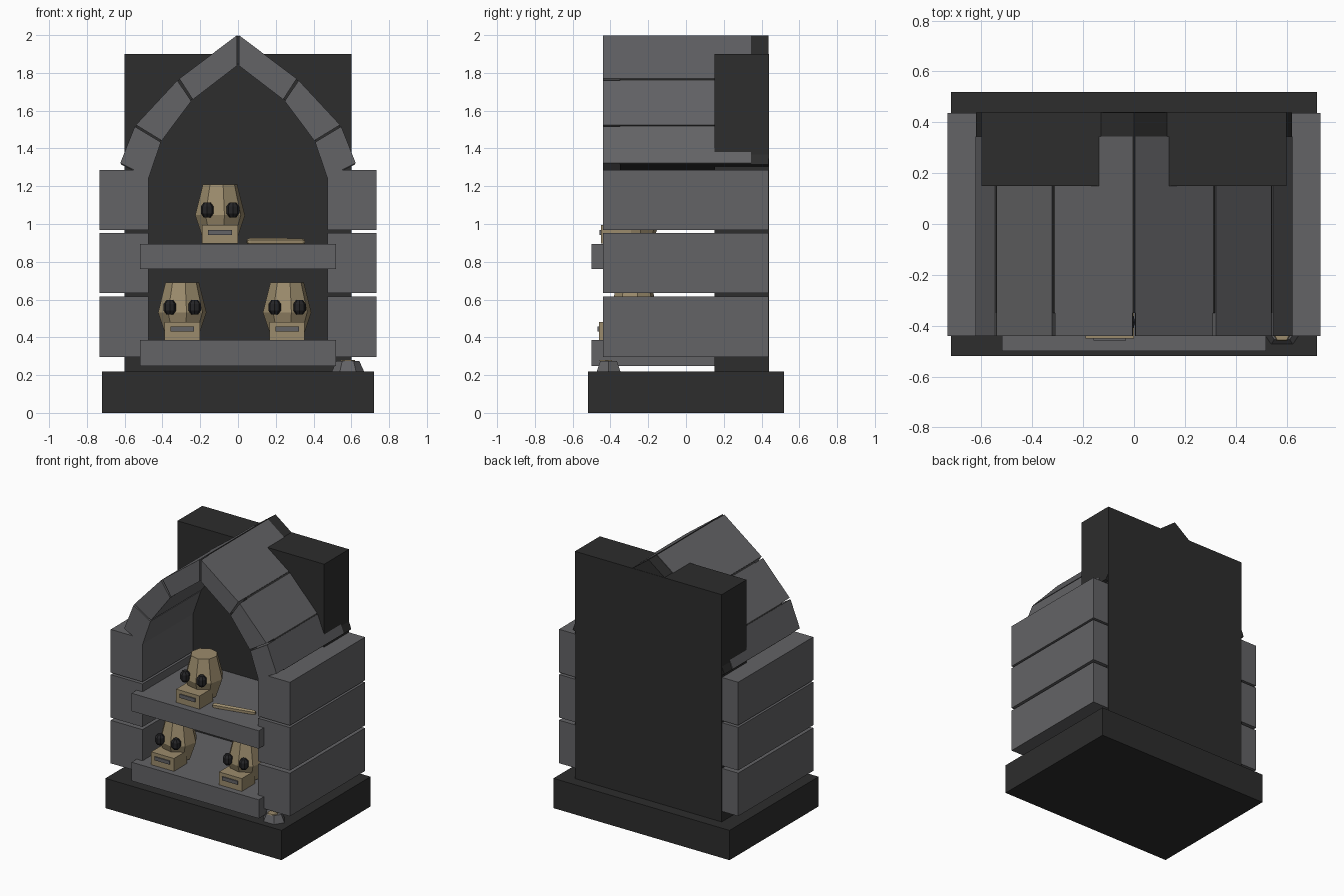
import bpy, bmesh, math
from mathutils import Vector, Matrix

if "Cube" in bpy.data.objects:
    bpy.data.objects.remove(bpy.data.objects["Cube"])


def mat(name, c):
    m = bpy.data.materials.new(name)
    m.diffuse_color = (*c, 1)
    m.use_nodes = True
    m.node_tree.nodes["Principled BSDF"].inputs["Base Color"].default_value = m.diffuse_color
    return m


STONE = mat("grey_stone", (0.125, 0.125, 0.132))
DARK = mat("dark_stone", (0.026, 0.026, 0.026))
BONE = mat("bone", (0.33, 0.26, 0.15))
BLACK = mat("eye_black", (0.018, 0.018, 0.02))


def finish(name, bm, m):
    bmesh.ops.recalc_face_normals(bm, faces=bm.faces[:])
    me = bpy.data.meshes.new(name)
    bm.to_mesh(me)
    bm.free()
    me.materials.append(m)
    ob = bpy.data.objects.new(name, me)
    bpy.context.collection.objects.link(ob)
    return ob


def box(name, x0, x1, y0, y1, z0, z1, m):
    bm = bmesh.new()
    bmesh.ops.create_cube(bm, size=1)
    for v in bm.verts:
        v.co = Vector(((x0 + x1) / 2 + v.co.x * (x1 - x0),
                       (y0 + y1) / 2 + v.co.y * (y1 - y0),
                       (z0 + z1) / 2 + v.co.z * (z1 - z0)))
    return finish(name, bm, m)


def prism(name, pts, y0, y1, m):
    """Extrude an x/z outline along y."""
    bm = bmesh.new()
    f = bm.faces.new([bm.verts.new((p[0], y0, p[1])) for p in pts])
    r = bmesh.ops.extrude_face_region(bm, geom=[f])
    for v in r["geom"]:
        if isinstance(v, bmesh.types.BMVert):
            v.co.y = y1
    return finish(name, bm, m)


def lathe(name, rings, sides, m, matrix):
    """Stack of (radius, z) rings with flat caps."""
    bm = bmesh.new()
    loops = [[bm.verts.new((r * math.cos(2 * math.pi * i / sides),
                            r * math.sin(2 * math.pi * i / sides), z))
              for i in range(sides)] for r, z in rings]
    for a, b in zip(loops, loops[1:]):
        for i in range(sides):
            j = (i + 1) % sides
            bm.faces.new((a[i], a[j], b[j], b[i]))
    bm.faces.new(loops[0])
    bm.faces.new(loops[-1])
    bm.transform(matrix)
    return finish(name, bm, m)


# base and back slab
box("base", -0.72, 0.72, -0.52, 0.52, 0, 0.22, DARK)
box("back_slab", -0.6, 0.6, 0.15, 0.44, 0.22, 1.9, DARK)

# stacked side wall blocks
for s in (-1, 1):
    for z0, z1 in ((0.297, 0.615), (0.635, 0.953), (0.968, 1.287)):
        xs = sorted((s * 0.473, s * 0.733))
        box("wall_block", xs[0], xs[1], -0.44, 0.437, z0, z1, STONE)

# pointed arch: separate blocks over a recessed mortar core
OUTER = [Vector(p) for p in ((0.625, 1.318), (0.545, 1.52), (0.317, 1.765), (0, 2.003))]
INNER = [Vector(p) for p in ((0.473, 1.243), (0.407, 1.437), (0.244, 1.655), (0, 1.842))]
for s in (-1, 1):
    flip = lambda ps: [(s * p.x, p.y) for p in ps]
    for i in range(3):
        o0, o1, i0, i1 = OUTER[i], OUTER[i + 1], INNER[i], INNER[i + 1]
        t = 0.02
        prism("arch_block", flip([o0.lerp(o1, t), o0.lerp(o1, 1 - t),
                                  i0.lerp(i1, 1 - t), i0.lerp(i1, t)]),
              -0.44, 0.345, STONE)
        core = [o0.lerp(i0, 0.03), o1.lerp(i1, 0.03),
                i1.lerp(o1, 0.03), i0.lerp(o0, 0.03)]
        prism("arch_mortar", flip(core), -0.35, 0.438, DARK)

# shelves
box("lower_shelf", -0.52, 0.52, -0.5, 0.16, 0.247, 0.385, STONE)
box("upper_shelf", -0.52, 0.52, -0.5, 0.16, 0.763, 0.895, STONE)


# skulls
def skull(x, y, z, k):
    base = Matrix.Translation((x, y, z)) @ Matrix.Scale(k, 4)
    lathe("skull_cranium", [(0.085, 0.012), (0.13, 0.145), (0.09, 0.303)], 8, BONE,
          base @ Matrix.Rotation(math.radians(10), 4, 'Z'))
    box("skull_jaw", x - 0.093 * k, x + 0.093 * k, y - 0.185 * k, y - 0.03 * k,
        z, z + 0.095 * k, BONE)
    box("skull_mouth", x - 0.062 * k, x + 0.062 * k, y - 0.193 * k, y - 0.18 * k,
        z + 0.044 * k, z + 0.07 * k, STONE)
    for s in (-1, 1):
        lathe("skull_eye", [(0.018, -0.038), (0.033, -0.018), (0.033, 0.018), (0.018, 0.038)],
              8, BLACK, base @ Matrix.Translation((s * 0.066, -0.122, 0.172)))


skull(-0.295, -0.275, 0.387, 1.0)
skull(0.26, -0.275, 0.387, 1.0)
skull(-0.095, -0.26, 0.897, 1.03)

# loose bone lying on the upper shelf
lathe("loose_bone", [(0.012, -0.155), (0.02, -0.14), (0.018, 0.14), (0.012, 0.155)], 6, BONE,
      Matrix.Translation((0.2, -0.33, 0.906)) @ Matrix.Rotation(math.radians(12), 4, 'Z')
      @ Matrix.Rotation(math.radians(90), 4, 'Y'))

# small rubble stone at the front right corner
lathe("rubble_stone", [(0.085, 0), (0.06, 0.055)], 6, STONE,
      Matrix.Translation((0.582, -0.41, 0.22)) @ Matrix.Diagonal((1, 0.85, 1, 1)))
lathe("rubble_top", [(0.04, 0), (0.036, 0.006)], 6, BONE,
      Matrix.Translation((0.582, -0.425, 0.274)))
